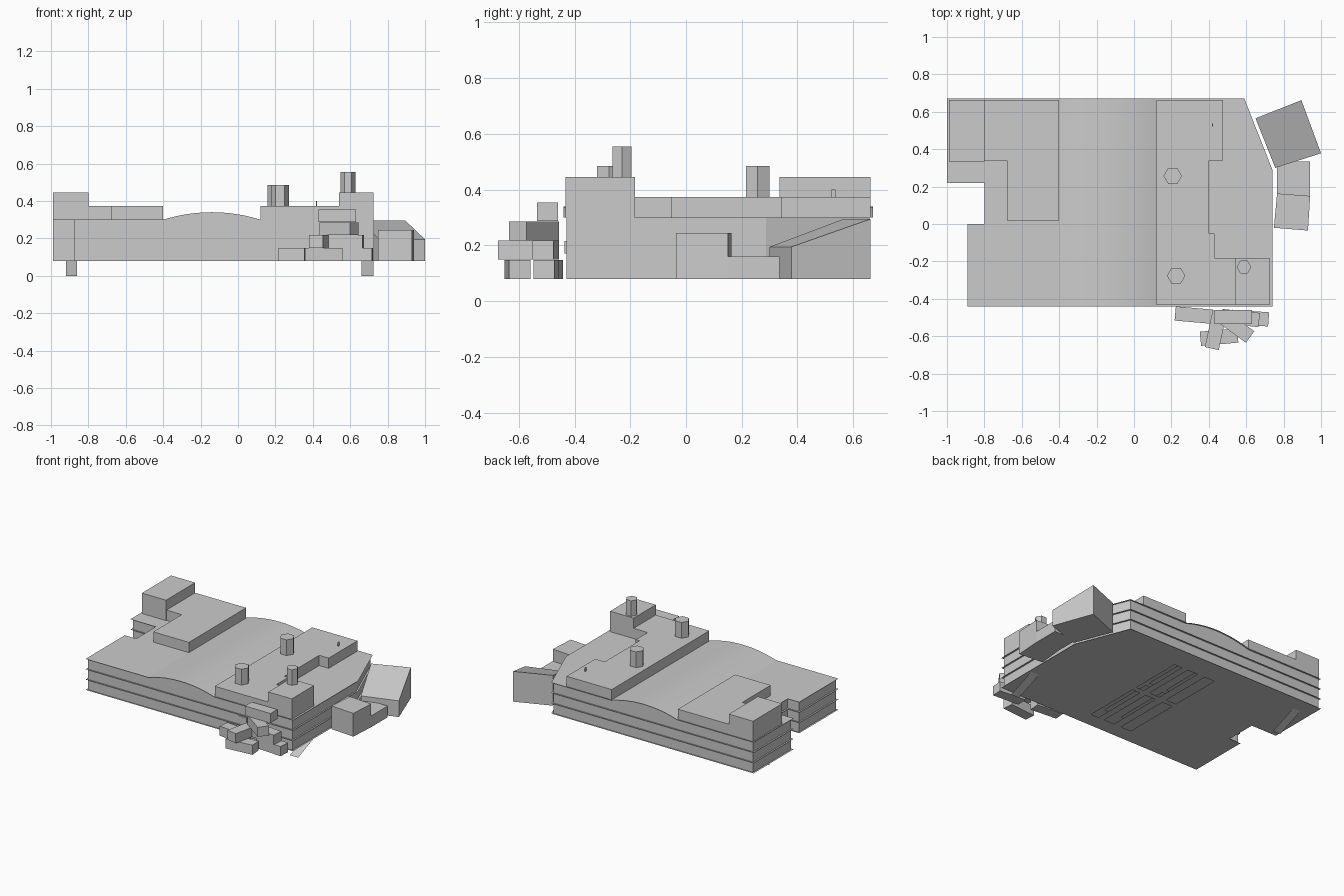
import bpy, bmesh, math
from mathutils import Vector, Matrix

if "Cube" in bpy.data.objects:
    bpy.data.objects.remove(bpy.data.objects["Cube"])

Z0, ZR, Z1, Z2 = 0.08, 0.30, 0.373, 0.445   # ground floor, main roof, upper roof, tower roof


def finish(bm, name):
    mesh = bpy.data.meshes.new(name)
    bm.to_mesh(mesh)
    bm.free()
    obj = bpy.data.objects.new(name, mesh)
    bpy.context.collection.objects.link(obj)
    return obj


def prism(name, pts, z0, z1):
    """Vertical prism over a counter-clockwise outline."""
    bm = bmesh.new()
    face = bm.faces.new([bm.verts.new((x, y, z0)) for x, y in pts])
    up = bmesh.ops.extrude_face_region(bm, geom=[face])["geom"]
    bmesh.ops.translate(bm, vec=(0, 0, z1 - z0),
                        verts=[g for g in up if isinstance(g, bmesh.types.BMVert)])
    bmesh.ops.recalc_face_normals(bm, faces=bm.faces)
    return finish(bm, name)


def rect(x0, y0, x1, y1):
    return [(x0, y0), (x1, y0), (x1, y1), (x0, y1)]


def sheet(name, polys, z):
    """Flat thin slab made of one or more outlines."""
    bm = bmesh.new()
    for pts in polys:
        bm.faces.new([bm.verts.new((x, y, z)) for x, y in pts])
    return finish(bm, name)


def inset(pts, d):
    """Move every edge of a counter-clockwise outline inwards by d."""
    out, n = [], len(pts)
    for i in range(n):
        a, b, c = (Vector(pts[(i + k) % n]) for k in (-1, 0, 1))
        u, v = (b - a).normalized(), (c - b).normalized()
        n1, n2 = Vector((-u.y, u.x)), Vector((-v.y, v.x))
        out.append(tuple(b + (n1 + n2) * d / (1 + n1.dot(n2))))
    return out


def crate(name, x, y, z, angle, size):
    bm = bmesh.new()
    bmesh.ops.create_cube(bm, size=1, matrix=Matrix.Translation((x, y, z))
                          @ Matrix.Rotation(math.radians(angle), 4, 'Z')
                          @ Matrix.Diagonal((*size, 1)))
    return finish(bm, name)


# Footprint, split at the vaulted hall
XL, XR, YF, YB = -0.40, 0.12, -0.44, 0.67
left = [(-1, 0.22), (-0.80, 0.22), (-0.80, 0), (-0.89, 0), (-0.89, YF)]
right = [(0.74, YF), (0.74, 0.29), (0.59, YB)]
outline = left + right + [(-1, YB)]
left_poly = left + [(XL, YF), (XL, YB), (-1, YB)]
right_poly = [(XR, YF)] + right + [(XR, YB)]

# Outer walls set back behind the slab edges
walls = inset(outline, 0.012)
bm = bmesh.new()
rings = [[bm.verts.new((x, y, z)) for x, y in walls] for z in (Z0, ZR)]
for i in range(len(walls)):
    j = (i + 1) % len(walls)
    bm.faces.new((rings[0][i], rings[0][j], rings[1][j], rings[1][i]))
finish(bm, "outer_walls")

# Floor slabs with long atrium openings and crossing bridges
strips = [rect(XL, YF, -0.25, YB), rect(-0.17, YF, -0.11, YB), rect(-0.03, YF, 0.02, YB),
          rect(0.08, YF, XR, YB)]
for xa, xb in ((-0.25, -0.17), (-0.11, -0.03), (0.02, 0.08)):
    strips += [rect(xa, YF, xb, -0.33), rect(xa, 0.08, xb, 0.12), rect(xa, 0.50, xb, YB)]
for k in range(3):
    sheet(f"floor_slab_{k}", [left_poly, right_poly] + strips, Z0 + k * 0.0733)
sheet("flat_roof", [left_poly, right_poly], ZR)

# Vaulted roof over the hall, with its end walls
N = 12
arc = []
half, rise = (XR - XL) / 2, 0.04
R = (half * half + rise * rise) / (2 * rise)
for i in range(N + 1):
    x = -half + 2 * half * i / N
    arc.append(((XL + XR) / 2 + x, ZR + rise - R + math.sqrt(R * R - x * x)))
bm = bmesh.new()
rows = [[bm.verts.new((x, y, z)) for x, z in arc] for y in (YF, YB)]
for i in range(N):
    bm.faces.new((rows[0][i], rows[0][i + 1], rows[1][i + 1], rows[1][i])).smooth = True
for y in (YF + 0.012, YB - 0.012):
    bm.faces.new([bm.verts.new((x, y, z)) for x, z in arc])
finish(bm, "vault_roof")

# Upper storeys
prism("left_upper_storey", [(-0.80, 0.34), (-0.68, 0.34), (-0.68, 0.02), (XL, 0.02),
                            (XL, 0.662), (-0.80, 0.662)], ZR, Z1)
prism("left_tower", rect(-0.99, 0.335, -0.80, 0.662), ZR, Z2)
prism("right_upper_storey", [(XR, -0.432), (0.725, -0.432), (0.725, -0.183), (0.43, -0.183),
                             (0.43, -0.05), (0.40, -0.05), (0.40, 0.34), (0.475, 0.34),
                             (0.475, 0.662), (XR, 0.662)], ZR, Z1)
prism("right_tower", rect(0.54, -0.432, 0.725, -0.183), Z1, Z2)
prism("roof_marker", rect(0.416, 0.522, 0.422, 0.537), Z1, 0.40)

# Hexagonal rooftop stacks
for k, (x, y, r, za, zb) in enumerate(((0.207, 0.257, 0.049, Z1, 0.485),
                                       (0.225, -0.277, 0.049, Z1, 0.485),
                                       (0.588, -0.23, 0.039, Z2, 0.555))):
    prism(f"roof_stack_{k}", [(x + r * math.cos(a * math.pi / 3), y + r * math.sin(a * math.pi / 3))
                              for a in range(6)], za, zb)

# Entrance ramps down to the ground
for k, (x0, x1, ya, yb) in enumerate(((0.66, 0.725, -0.36, -0.16), (-0.92, -0.86, 0.36, 0.56))):
    bm = bmesh.new()
    bm.faces.new([bm.verts.new(p) for p in ((x0, ya, 0), (x1, ya, 0), (x1, yb, Z0), (x0, yb, Z0))])
    finish(bm, f"ramp_{k}")

# Annexes on the right side
prism("annex_tall", [(0.748, -0.02), (0.93, -0.035), (0.942, 0.15), (0.765, 0.163)], Z0, 0.245)
prism("annex_low", [(0.765, 0.163), (0.942, 0.15), (0.942, 0.335), (0.765, 0.335)], Z0, 0.16)
wedge = prism("annex_sloped", [(0.755, 0.30), (1.0, 0.378), (0.895, 0.662), (0.65, 0.565)], Z0, 0.295)
for v in wedge.data.vertices:
    if v.co.z > 0.2 and v.co.y < 0.45:
        v.co.z = 0.195

# Heap of containers at the front
heap = ((0.32, -0.487, 0, -5), (0.455, -0.605, 0, 5), (0.62, -0.503, 0, -4),
        (0.437, -0.568, 1, 78), (0.57, -0.503, 1, -6), (0.54, -0.545, 2, -36), (0.53, -0.497, 3, 0))
for k, (x, y, level, angle) in enumerate(heap):
    crate(f"container_{k}", x, y, Z0 + 0.034 + level * 0.069, angle, (0.2, 0.076, 0.068))
crate("front_door", 0.337, -0.43, 0.193, 0, (0.065, 0.01, 0.045))
